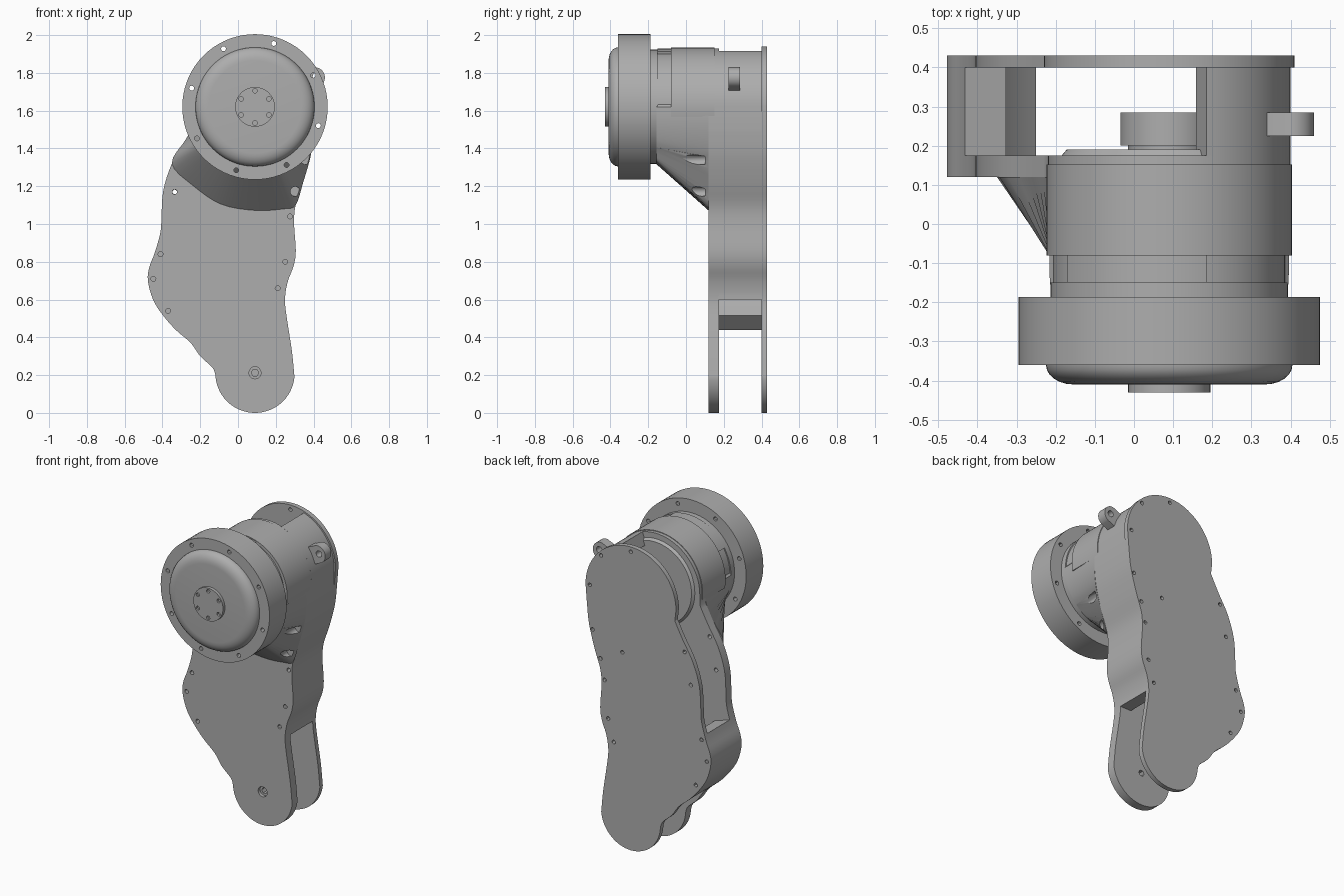
import bpy, bmesh, math
from mathutils import Vector

if "Cube" in bpy.data.objects:
    bpy.data.objects.remove(bpy.data.objects["Cube"])

CX, CZ = 0.09, 1.62            # main joint axis, running along y
gray = bpy.data.materials.new("warm_gray")
gray.diffuse_color = (0.42, 0.42, 0.42, 1)
gray.use_nodes = True
gray.node_tree.nodes["Principled BSDF"].inputs["Base Color"].default_value = gray.diffuse_color


def finish(name, bm):
    bmesh.ops.recalc_face_normals(bm, faces=bm.faces)
    me = bpy.data.meshes.new(name)
    bm.to_mesh(me)
    bm.free()
    me.materials.append(gray)
    ob = bpy.data.objects.new(name, me)
    bpy.context.collection.objects.link(ob)
    return ob


def prism(name, pts, y0, y1):
    """Closed (x, z) outline extruded along y."""
    bm = bmesh.new()
    a = [bm.verts.new((x, y0, z)) for x, z in pts]
    b = [bm.verts.new((x, y1, z)) for x, z in pts]
    bm.faces.new(a)
    bm.faces.new(b[::-1])
    for i in range(len(pts)):
        j = (i + 1) % len(pts)
        bm.faces.new((a[i], b[i], b[j], a[j]))
    return finish(name, bm)


def arc(cx, cz, r, a0, a1, n):
    return [(cx + r * math.cos(math.radians(a0 + (a1 - a0) * i / n)),
             cz + r * math.sin(math.radians(a0 + (a1 - a0) * i / n))) for i in range(n + 1)]


def lathe(name, profile, n=72):
    """(radius, y) profile turned about the joint axis, ends capped."""
    bm = bmesh.new()
    rings = []
    for r, y in profile:
        rings.append([bm.verts.new((x, y, z)) for x, z in arc(CX, CZ, r, 0, 360, n)[:-1]])
    for a, b in zip(rings, rings[1:]):
        for i in range(n):
            bm.faces.new((a[i], a[(i + 1) % n], b[(i + 1) % n], b[i]))
    bm.faces.new(rings[0])
    bm.faces.new(rings[-1])
    return finish(name, bm)


def smooth_path(p, n=4):
    """Catmull-Rom curve through the points."""
    v = [Vector(q) for q in [p[0]] + p + [p[-1]]]
    out = []
    for i in range(1, len(v) - 2):
        a, b, c, d = v[i - 1:i + 3]
        for k in range(n):
            t = k / n
            q = 0.5 * (2 * b + (c - a) * t + (2 * a - 5 * b + 4 * c - d) * t * t
                       + (3 * b - a - 3 * c + d) * t ** 3)
            out.append((q.x, q.y))
    return out + [p[-1]]


def drill(ob, holes):
    """Cut holes given as (x, z, radius, y0, y1, sides)."""
    for x, z, r, y0, y1, n in holes:
        cut = prism("cutter", arc(x, z, r, 0, 360, n)[:-1], y0, y1)
        mod = ob.modifiers.new("hole", 'BOOLEAN')
        mod.object, mod.operation, mod.solver = cut, 'DIFFERENCE', 'EXACT'
        cut.hide_render = True
    bpy.context.view_layer.update()
    dg = bpy.context.evaluated_depsgraph_get()
    me = bpy.data.meshes.new_from_object(ob.evaluated_get(dg))
    cutters = [m.object for m in ob.modifiers]
    ob.modifiers.clear()
    ob.data = me
    for c in cutters:
        bpy.data.objects.remove(c)


# Side plate outline
RIGHT = smooth_path([(0.298, 0.2), (0.285, 0.33), (0.253, 0.54), (0.25, 0.62), (0.265, 0.70),
                     (0.295, 0.78), (0.306, 0.86), (0.297, 1.0), (0.305, 1.1), (0.345, 1.22),
                     (0.385, 1.37), (0.40, 1.5)])
LEFT = smooth_path([(-0.222, 1.55), (-0.275, 1.45), (-0.35, 1.32), (-0.395, 1.18), (-0.405, 1.05),
                    (-0.41, 0.96), (-0.44, 0.85), (-0.47, 0.77), (-0.477, 0.70), (-0.45, 0.60),
                    (-0.40, 0.52), (-0.33, 0.44), (-0.25, 0.37), (-0.20, 0.30), (-0.135, 0.24),
                    (-0.12, 0.2)])
BOTTOM = arc(CX, 0.21, 0.21, 185, 355, 30)


def outline(r):
    return BOTTOM + RIGHT + arc(CX, CZ, r, 0, 180, 36) + LEFT


front_plate = prism("front_plate", outline(0.31), 0.12, 0.175)
back_plate = prism("back_plate", outline(0.32), 0.40, 0.43)


# Walls joining the two plates
def wall(name, path, thick):
    inner = []
    for i, p in enumerate(path):
        a, b = Vector(path[max(i - 1, 0)]), Vector(path[min(i + 1, len(path) - 1)])
        d = (b - a).normalized()
        inner.append((p[0] - d.y * thick, p[1] + d.x * thick))
    return prism(name, path + inner[::-1], 0.17, 0.405)


wall("right_wall", [(0.25, 0.60)] + [p for p in RIGHT if p[1] > 0.61]
     + [p for p in arc(CX, CZ, 0.31, 0, 90, 20) if p[0] > 0.18], 0.08)
wall("left_wall", [p for p in LEFT if 0.43 < p[1] < 0.88], 0.11)

# Motor body, back step and output shaft
lathe("motor_body", [(0.303, -0.2), (0.303, -0.15), (0.296, -0.15), (0.296, -0.08),
                     (0.308, -0.08), (0.308, 0.155), (0.275, 0.155), (0.275, 0.175),
                     (0.262, 0.19), (0.105, 0.19), (0.105, 0.2), (0.125, 0.2), (0.125, 0.285)])
prism("upper_cover", arc(CX, CZ, 0.314, -10, 190, 50), -0.08, 0.152)
prism("top_pad", arc(CX, CZ, 0.308, 72, 148, 20) + [(CX, CZ)], -0.15, -0.08)

# Flange, domed cover and hub cap
flange = lathe("flange", [(0.385, -0.36), (0.385, -0.187)])
lathe("dome_cover", [(0.245, -0.41)]
      + [(0.245 + 0.07 * math.sin(math.radians(a)), -0.36 - 0.05 * math.cos(math.radians(a)))
         for a in range(15, 91, 15)] + [(0.315, -0.3)])
hub_cap = lathe("hub_cap", [(0.105, -0.43), (0.105, -0.4)], 48)

# Gusset blending the round motor into the plate
low = smooth_path([(0.40, 1.62), (0.40, 1.5), (0.387, 1.37), (0.345, 1.22), (0.305, 1.10),
                   (0.24, 1.08), (0.09, 1.072), (-0.09, 1.105), (-0.24, 1.205), (-0.35, 1.32),
                   (-0.275, 1.45), (-0.225, 1.55), (-0.22, 1.62)])
top = arc(CX, CZ, 0.285, 175, 5, 24)
bm = bmesh.new()
near, far = [], []
for k, (x, z) in enumerate(low + top):
    ang = math.atan2(z - CZ, x - CX)
    r = 0.305 if k < len(low) else 0.285
    near.append(bm.verts.new((CX + r * math.cos(ang), -0.155, CZ + r * math.sin(ang))))
    far.append(bm.verts.new((x, 0.12, z)))
bm.faces.new(near)
bm.faces.new(far[::-1])
for i in range(len(near)):
    j = (i + 1) % len(near)
    bm.faces.new((near[i], far[i], far[j], near[j]))
gusset = finish("gusset", bm)

# Side lug with an eye
lug = prism("side_lug", arc(0.405, 1.775, 0.055, -60, 100, 20)
            + [(0.33, 1.80), (0.37, 1.70)], 0.225, 0.285)

# Screw holes
drill(flange, [(x, z, 0.013, -0.4, -0.1, 12) for x, z in arc(CX, CZ, 0.35, 28.5, 388.5, 8)[:-1]])
drill(hub_cap, [(x, z, 0.012, -0.5, -0.415, 12) for x, z in arc(CX, CZ, 0.085, 30, 390, 6)[:-1]])
SIDE = [(-0.29, 1.37), (-0.335, 1.17), (-0.41, 0.84), (-0.448, 0.71), (-0.37, 0.54),
        (0.36, 1.34), (0.305, 1.17), (0.275, 1.04), (0.25, 0.80), (0.21, 0.66)]
drill(front_plate, [(x, z, 0.013, 0.1, 0.2, 12) for x, z in SIDE if z < 1.33 or x < 0]
      + [(0.09, 0.212, 0.032, 0.1, 0.14, 16), (0.09, 0.212, 0.02, 0.1, 0.2, 6)])
drill(back_plate, [(x, z, 0.012, 0.39, 0.45, 12) for x, z in
                   SIDE + [(0.38, 1.62), (0.30, 1.83), (0.09, 1.91), (0.15, 1.25)]])
drill(gusset, [(0.36, 1.34, 0.026, -0.3, 0.10, 16), (0.303, 1.172, 0.026, -0.3, 0.10, 16)])
drill(lug, [(0.415, 1.78, 0.02, 0.2, 0.3, 16)])

# Smooth shading with sharp edges kept
for ob in bpy.context.scene.objects:
    ob.select_set(True)
    bpy.context.view_layer.objects.active = ob
bpy.ops.object.shade_smooth_by_angle(angle=math.radians(30))
